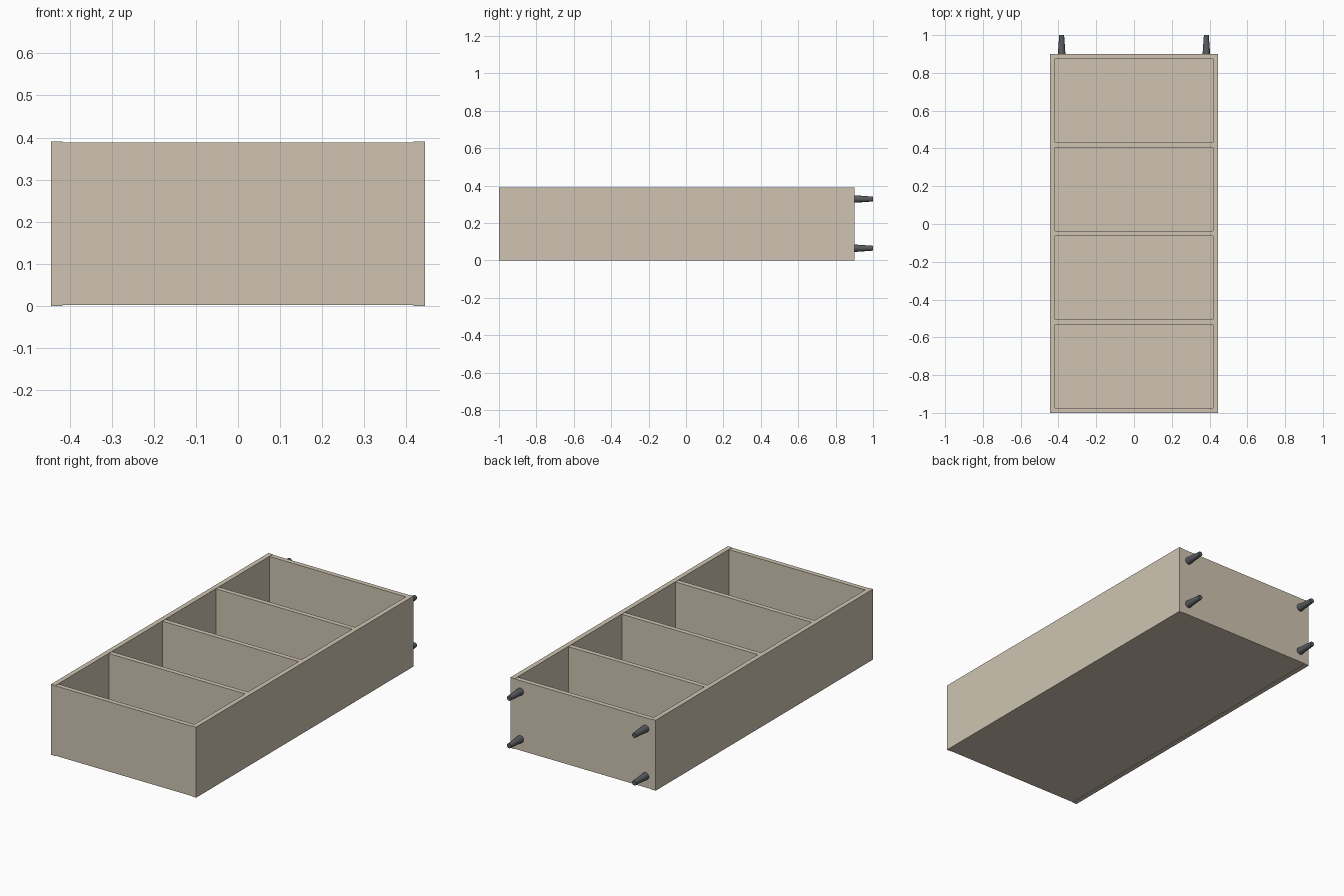
import bpy, math

if "Cube" in bpy.data.objects:
    bpy.data.objects.remove(bpy.data.objects["Cube"])


def material(name, color):
    m = bpy.data.materials.new(name)
    m.diffuse_color = color
    m.use_nodes = True
    m.node_tree.nodes["Principled BSDF"].inputs["Base Color"].default_value = m.diffuse_color
    return m


wood = material("pale_wood", (0.62, 0.55, 0.44, 1))
metal = material("dark_metal", (0.10, 0.105, 0.115, 1))


def box(name, lo, hi):
    bpy.ops.mesh.primitive_cube_add(size=1, location=[(a + b) / 2 for a, b in zip(lo, hi)])
    ob = bpy.context.object
    ob.name = name
    ob.scale = [b - a for a, b in zip(lo, hi)]
    bpy.ops.object.transform_apply(location=False, rotation=False, scale=True)
    ob.data.materials.append(wood)
    return ob


W, D, T = 0.444, 0.39, 0.0265      # half width, depth, board thickness
Y0, Y1 = -1.0, 0.9                 # ends of the cabinet body
E = 0.002                          # small setback of boards between the sides
inner = W - T

# Long side panels
for side, s in (("left", -1), ("right", 1)):
    xa, xb = sorted((s * inner, s * W))
    box(f"{side}_side_panel", (xa, Y0, 0), (xb, Y1, D))

# End boards and evenly spaced shelves between the sides
step = (Y1 - Y0 - T) / 4
names = ["top_board", "shelf_1", "shelf_2", "shelf_3", "bottom_board"]
for i, name in enumerate(names):
    y = Y0 + i * step
    box(name, (-inner, y, E), (inner, y + T, D - E))

# Back panel closing the compartments
box("back_panel", (-inner, Y0 + T, E), (inner, Y1 - T, 0.02))

# Tapered feet on the base, which points along +y
for xn, x in (("left", -0.383), ("right", 0.383)):
    for zn, z in (("rear", 0.065), ("front", 0.328)):
        bpy.ops.mesh.primitive_cone_add(vertices=24, radius1=0.020, radius2=0.013,
                                        depth=0.1, location=(x, 0.95, z),
                                        rotation=(-math.pi / 2, 0, 0))
        foot = bpy.context.object
        foot.name = f"{zn}_{xn}_foot"
        foot.data.materials.append(metal)
        bpy.ops.object.shade_smooth_by_angle()
